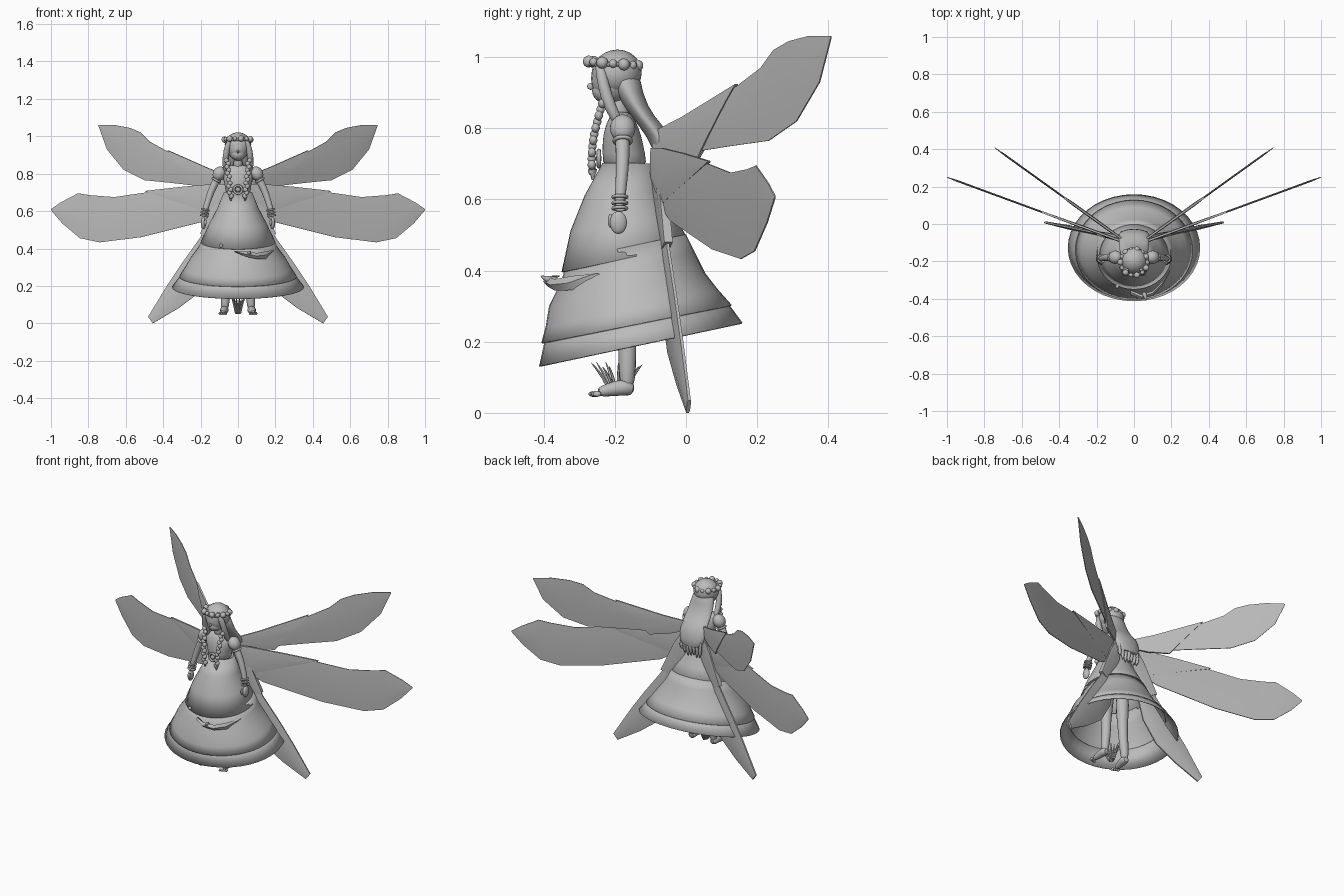
import bpy, math, random
from math import sin, cos, pi
from mathutils import Vector

random.seed(4)
cube = bpy.data.objects.get("Cube")
if cube:
    bpy.data.objects.remove(cube)

GREY = bpy.data.materials.new("plain_grey")
GREY.use_nodes = True
GREY.diffuse_color = (0.5, 0.5, 0.5, 1)
GREY.node_tree.nodes["Principled BSDF"].inputs["Base Color"].default_value = GREY.diffuse_color


def finish(ob, angle=45):
    bpy.ops.object.select_all(action='DESELECT')
    bpy.context.view_layer.objects.active = ob
    ob.select_set(True)
    bpy.ops.object.shade_smooth_by_angle(angle=math.radians(angle))
    return ob


def loft(name, rings, cap=True, subdiv=0, thickness=0, angle=45):
    """Skin a list of equal-length point rings."""
    n = len(rings[0])
    verts = [p for r in rings for p in r]
    faces = [(i*n+j, i*n+(j+1) % n, (i+1)*n+(j+1) % n, (i+1)*n+j)
             for i in range(len(rings)-1) for j in range(n)]
    if cap:
        faces += [tuple(reversed(range(n))), tuple(range(len(verts)-n, len(verts)))]
    me = bpy.data.meshes.new(name)
    me.from_pydata(verts, [], faces)
    me.materials.append(GREY)
    ob = bpy.data.objects.new(name, me)
    bpy.context.collection.objects.link(ob)
    if subdiv:
        m = ob.modifiers.new("smooth", 'SUBSURF')
        m.levels = m.render_levels = subdiv
    if thickness:
        ob.modifiers.new("cloth", 'SOLIDIFY').thickness = thickness
    return finish(ob, angle)


def tube(name, path, radii, n=8, subdiv=1):
    pts = [Vector(p) for p in path]
    rings = []
    for i, p in enumerate(pts):
        d = pts[min(i+1, len(pts)-1)] - pts[max(i-1, 0)]
        q = d.to_track_quat('Z', 'Y')
        rings.append([p + q @ Vector((cos(a)*radii[i], sin(a)*radii[i], 0))
                      for a in (2*pi*k/n for k in range(n))])
    return loft(name, rings, subdiv=subdiv, angle=60)


def ball(name, loc, scale, rot=(0, 0, 0), seg=20):
    bpy.ops.mesh.primitive_uv_sphere_add(segments=seg, ring_count=seg//2+2, radius=1, location=loc, rotation=rot)
    ob = bpy.context.object
    ob.name, ob.scale = name, scale
    ob.data.materials.append(GREY)
    return finish(ob, 60)


def torus(name, loc, major, minor, rot=(0, 0, 0)):
    bpy.ops.mesh.primitive_torus_add(location=loc, rotation=rot, major_radius=major, minor_radius=minor,
                                     major_segments=20, minor_segments=8)
    ob = bpy.context.object
    ob.name = name
    ob.data.materials.append(GREY)
    return finish(ob, 60)


def oval(yf, yb, rx, zf, zb, n=40):
    """Ring whose height leans from zf at the front to zb at the back."""
    c, r = (yf+yb)/2, (yb-yf)/2
    return [(rx*cos(a), c+r*sin(a), zf+(zb-zf)*(sin(a)+1)/2)
            for a in (2*pi*k/n for k in range(n))]


# skirt tiers, each leaning down toward the front
loft("upper_skirt", [oval(-.23, -.10, .07, .70, .70), oval(-.28, -.07, .105, .61, .62),
                     oval(-.32, -.035, .15, .51, .55), oval(-.345, .01, .195, .395, .47)],
     cap=False, thickness=.005)
loft("middle_skirt", [oval(-.325, -.005, .182, .43, .50), oval(-.35, .02, .205, .36, .45),
                      oval(-.38, .05, .25, .30, .39), oval(-.39, .085, .28, .24, .345),
                      oval(-.402, .125, .31, .195, .30)], cap=False, thickness=.005)
loft("hem_skirt", [oval(-.385, .10, .28, .235, .325), oval(-.408, .155, .35, .13, .25)],
     cap=False, thickness=.005)

# bodice, neck and collar
loft("bodice", [oval(-.235, -.105, .07, .68, .68, 24), oval(-.235, -.115, .068, .73, .73, 24),
                oval(-.235, -.125, .082, .78, .78, 24), oval(-.222, -.14, .085, .82, .82, 24),
                oval(-.205, -.16, .035, .85, .85, 24)], subdiv=1)
tube("neck", [(0, -.18, .82), (0, -.187, .86), (0, -.195, .90)], [.032, .024, .025])
torus("brooch_ring", (0, -.245, .715), .022, .006, (pi/2, 0, 0))
ball("brooch_stone", (0, -.245, .715), (.013, .008, .013), seg=12)

# head and face
ball("head", (0, -.205, .94), (.058, .062, .07))
ball("jaw", (0, -.222, .905), (.04, .042, .036))
ball("nose", (0, -.268, .918), (.006, .010, .010), seg=10)

# hair cap and long hair falling down the back
ball("hair_cap", (0, -.195, .955), (.071, .071, .066), (.25, 0, 0))
loft("back_hair", [oval(-.235, -.128, .06, .97, .97, 24), oval(-.20, -.125, .074, .90, .90, 24),
                   oval(-.16, -.09, .08, .84, .83, 24), oval(-.11, -.045, .083, .78, .79, 24),
                   oval(-.085, -.025, .083, .72, .72, 24), oval(-.075, -.025, .07, .67, .66, 24)], subdiv=1)
for k in range(7):
    x = (k-3)*.021
    tube("hair_tip", [(x, -.05, .72), (x*1.05, -.045, .66), (x*.9, -.05, .60+random.random()*.04)],
         [.02, .018, .002])

# flower crown
for k in range(14):
    a = 2*pi*k/14
    r = .017 if k % 2 else .012
    ball("crown_flower", (.072*cos(a), -.205+.07*sin(a), .982-.006*sin(a)), (r, r, r), seg=10)
torus("crown_band", (0, -.205, .98), .069, .006)

# grass clump between the feet
for k in range(14):
    a = 2*pi*k/14
    s = .6 + .4*random.random()
    x, y = .045*cos(a)*s, .09*sin(a)*s
    tube("grass_blade", [(x*.3, -.19+y*.2, .045), (x*.5, -.19+y*.5, .10), (x, -.19+y, .10+.05*s)],
         [.006, .007, .001], 5)

# leaf sash caught on the front of the skirt
loft("skirt_leaf", [[(x, y, z+t), (x, y-.012, z), (x, y, z-t), (x, y+.012, z)] for x, y, z, t in
                    ((-.02, -.365, .385, .002), (.04, -.39, .37, .014), (.10, -.37, .36, .016),
                     (.15, -.32, .365, .02), (.19, -.25, .39, .002))])
tube("leaf_point", [(.05, -.36, .37), (.06, -.39, .375), (.07, -.41, .385)], [.018, .012, .002], 6)
ball("skirt_bead", (-.09, -.335, .415), (.01, .01, .01), seg=10)


def wing(name, side, upper, lower, y0, slope, edge, mid):
    """Thin lens-shaped blade between an upper and a lower edge."""
    off = Vector((-slope*side, 1, 0)).normalized()
    place = lambda p: Vector((p[0]*side, y0+(p[0]-.1)*slope, p[1]))
    rings = []
    for u, l in zip(upper, lower):
        a, b = place(u), place(l)
        m = mid*min(1, (a-b).length/.1)
        row = [a, a.lerp(b, .25), a.lerp(b, .5), a.lerp(b, .75), b]
        w = [edge, (edge+m)*.65, max(m, edge), (edge+m)*.65, edge]
        rings.append([p+off*t for p, t in zip(row, w)] + [p-off*t for p, t in zip(row[::-1], w[::-1])])
    return loft(name, rings, angle=40)


for s in (-1, 1):
    # three wing blades and the plates at their roots
    wing("upper_wing", s,
         [(.14, .80), (.37, .915), (.47, .97), (.52, 1.02), (.58, 1.045), (.66, 1.06), (.745, 1.06)],
         [(.12, .73), (.22, .735), (.35, .75), (.50, .765), (.61, .82), (.70, .93), (.745, 1.055)],
         -.055, .718, .002, .005)
    wing("upper_wing_root", s, [(.05, .79), (.16, .83), (.375, .925)],
         [(.05, .74), (.13, .72), (.225, .715)], -.055, .718, .005, .008)
    wing("middle_wing", s,
         [(.12, .70), (.30, .70), (.49, .70), (.66, .675), (.79, .685), (.855, .695), (.95, .645), (1, .61)],
         [(.13, .58), (.20, .54), (.30, .515), (.52, .46), (.74, .433), (.845, .455), (.94, .535), (1, .605)],
         -.08, .367, .002, .005)
    wing("middle_wing_root", s, [(.06, .745), (.13, .745), (.30, .73), (.495, .708)],
         [(.06, .66), (.13, .583), (.30, .64), (.495, .705)], -.08, .367, .005, .008)
    wing("lower_wing", s, [(.09, .72), (.20, .46), (.30, .32), (.38, .20), (.48, .035)],
         [(.06, .55), (.12, .30), (.20, .17), (.32, .08), (.455, 0)], -.07, .21, .004, .012)
    wing("lower_wing_root", s, [(.07, .74), (.12, .66), (.20, .48)],
         [(.05, .62), (.08, .55), (.16, .46)], -.07, .21, .012, .014)

    # arm, puff sleeve, bracelets and hand
    tube("arm", [(s*.085, -.18, .81), (s*.125, -.178, .75), (s*.15, -.178, .69), (s*.175, -.185, .61),
                 (s*.182, -.187, .57)], [.024, .022, .020, .017, .014])
    ball("puff_sleeve", (s*.10, -.178, .80), (.034, .036, .04), (0, -s*.5, 0))
    torus("sleeve_cuff", (s*.117, -.178, .765), .023, .006, (0, -s*.5, 0))
    for z in (.575, .59, .607):
        torus("bracelet", (s*(.182-(z-.57)*.2), -.186, z), .019, .005, (0, -s*.2, 0))
    ball("hand", (s*.185, -.19, .535), (.014, .024, .032))
    ball("thumb", (s*.175, -.212, .54), (.007, .008, .02), seg=10)

    # side lock and plaited braid
    tube("side_lock", [(s*.03, -.245, 1.0), (s*.058, -.238, .95), (s*.066, -.225, .89), (s*.068, -.20, .83),
                       (s*.06, -.17, .79)], [.012, .019, .020, .018, .006])
    for k in range(12):
        t = k/11
        ball("braid_knot", (s*(.058-.018*t+.004*(-1)**k), -.235-.03*sin(t*pi*.6), .87-.19*t),
             (.013, .012, .014), (0, s*.5*(-1)**k, 0), seg=10)
    tube("braid_tip", [(s*.04, -.262, .685), (s*.038, -.262, .655)], [.012, .003], 8, 0)

    # leg and bare foot
    tube("leg", [(s*.05, -.16, .50), (s*.058, -.17, .34), (s*.062, -.165, .20), (s*.068, -.165, .13),
                 (s*.072, -.165, .06)], [.048, .04, .03, .028, .02])
    tube("foot", [(s*.07, -.145, .063), (s*.073, -.17, .075), (s*.077, -.22, .064), (s*.08, -.25, .058)],
         [.018, .028, .020, .014])
    for k in range(4):
        ball("toe", (s*(.064+k*.011), -.262+k*.004, .053), (.007, .012, .008), seg=10)
